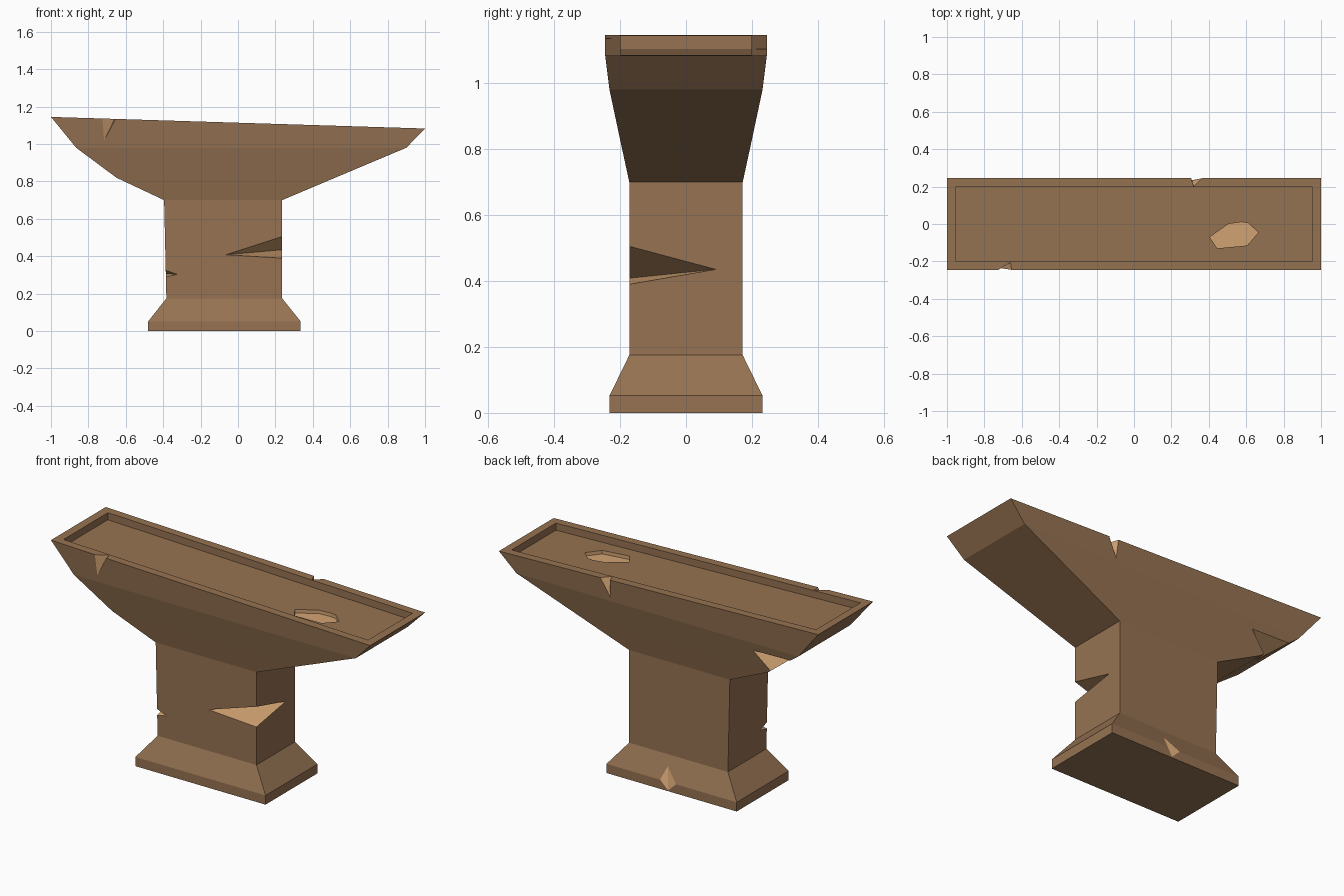
import bpy
import bmesh
from mathutils import Vector

cube = bpy.data.objects.get("Cube")
if cube:
    bpy.data.objects.remove(cube, do_unlink=True)


def make_material(name, color):
    mat = bpy.data.materials.new(name)
    mat.use_nodes = True
    mat.diffuse_color = (*color, 1)
    mat.node_tree.nodes["Principled BSDF"].inputs["Base Color"].default_value = (*color, 1)
    return mat


WOOD = make_material("weathered wood", (0.305, 0.171, 0.084))
FRESH = make_material("fresh cut wood", (0.645, 0.367, 0.171))


def make_object(name, bm, material_index=0):
    bmesh.ops.recalc_face_normals(bm, faces=bm.faces)
    for face in bm.faces:
        face.material_index = material_index
    mesh = bpy.data.meshes.new(name)
    bm.to_mesh(mesh)
    bm.free()
    mesh.materials.append(WOOD)
    mesh.materials.append(FRESH)
    obj = bpy.data.objects.new(name, mesh)
    bpy.context.collection.objects.link(obj)
    return obj


def rim_z(x):
    return 1.114 - 0.031 * x


# Carved body: rectangular sections (x left, x right, y half width, z)
sections = [
    (-0.48, 0.335, 0.232, 0.0),
    (-0.48, 0.335, 0.232, 0.052),
    (-0.383, 0.236, 0.172, 0.175),
    (-0.395, 0.236, 0.172, 0.70),
    (-0.65, 0.52, 0.198, 0.82),
    (-0.865, 0.90, 0.232, 0.98),
    (-1.0, 1.0, 0.245, None),
]
bm = bmesh.new()
rings = []
for x0, x1, y, z in sections:
    corners = [(x0, -y), (x1, -y), (x1, y), (x0, y)]
    rings.append([bm.verts.new((cx, cy, rim_z(cx) if z is None else z)) for cx, cy in corners])
for low, high in zip(rings, rings[1:]):
    for i in range(4):
        j = (i + 1) % 4
        bm.faces.new((low[i], low[j], high[j], high[i]))
bm.faces.new(rings[0][::-1])
top = bm.faces.new(rings[-1])
bm.normal_update()

# Shallow tray sunk into the sloping top
bmesh.ops.inset_region(bm, faces=[top], thickness=0.066)
floor = bmesh.ops.extrude_discrete_faces(bm, faces=[top])["faces"][0]
bmesh.ops.translate(bm, verts=floor.verts, vec=(0, 0, -0.04))
body = make_object("wooden_trough_stand", bm)


def carve(cutter):
    mod = body.modifiers.new(cutter.name, 'BOOLEAN')
    mod.operation = 'DIFFERENCE'
    mod.solver = 'EXACT'
    mod.object = cutter
    bpy.context.view_layer.objects.active = body
    bpy.ops.object.modifier_apply(modifier=mod.name)
    bpy.data.objects.remove(cutter, do_unlink=True)


def chip(name, a, d, b, c):
    """Wedge across an edge: b, c lie on the edge, a, d on its two faces."""
    points = [Vector(p) for p in (a, d, b, c)]
    middle = (points[0] + points[1]) / 2
    bm = bmesh.new()
    v = [bm.verts.new(middle + (p - middle) * 1.25) for p in points]
    for i, j, k in ((0, 1, 2), (0, 1, 3), (0, 2, 3), (1, 2, 3)):
        bm.faces.new((v[i], v[j], v[k]))
    carve(make_object(name, bm, 1))


# Chips in the post, rim, underside and base
chip("post_large_chip", (-0.065, -0.172, 0.408), (0.236, 0.09, 0.435),
     (0.236, -0.172, 0.505), (0.236, -0.172, 0.39))
chip("post_small_chip", (-0.325, -0.172, 0.303), (-0.386, -0.11, 0.305),
     (-0.386, -0.172, 0.325), (-0.386, -0.172, 0.29))
chip("front_rim_chip", (-0.715, -0.235, 1.02), (-0.66, -0.205, rim_z(-0.66)),
     (-0.725, -0.245, rim_z(-0.725)), (-0.655, -0.245, rim_z(-0.655)))
chip("back_rim_chip", (0.31, 0.234, 1.0), (0.32, 0.2, rim_z(0.32)),
     (0.305, 0.245, rim_z(0.305)), (0.365, 0.245, rim_z(0.365)))
chip("underside_chip", (-0.575, 0.222, 0.934), (-0.72, 0.08, 0.872),
     (-0.81, 0.223, 0.939), (-0.67, 0.201, 0.835))
chip("base_chip", (-0.025, 0.198, 0.122), (-0.05, 0.232, 0.005),
     (0.0, 0.232, 0.052), (-0.1, 0.232, 0.052))

# Splintered hollow in the tray floor
outline = [(0.405, -0.07), (0.445, -0.13), (0.605, -0.115), (0.665, -0.045),
           (0.61, 0.005), (0.575, 0.01), (0.505, 0.0)]
bm = bmesh.new()
bottom = bm.faces.new([bm.verts.new((x, y, rim_z(x) - 0.06)) for x, y in outline])
lid = bmesh.ops.extrude_face_region(bm, geom=[bottom], use_keep_orig=True)["geom"]
bmesh.ops.translate(bm, verts=[g for g in lid if isinstance(g, bmesh.types.BMVert)],
                    vec=(0, 0, 0.1))
carve(make_object("tray_hollow", bm, 1))
